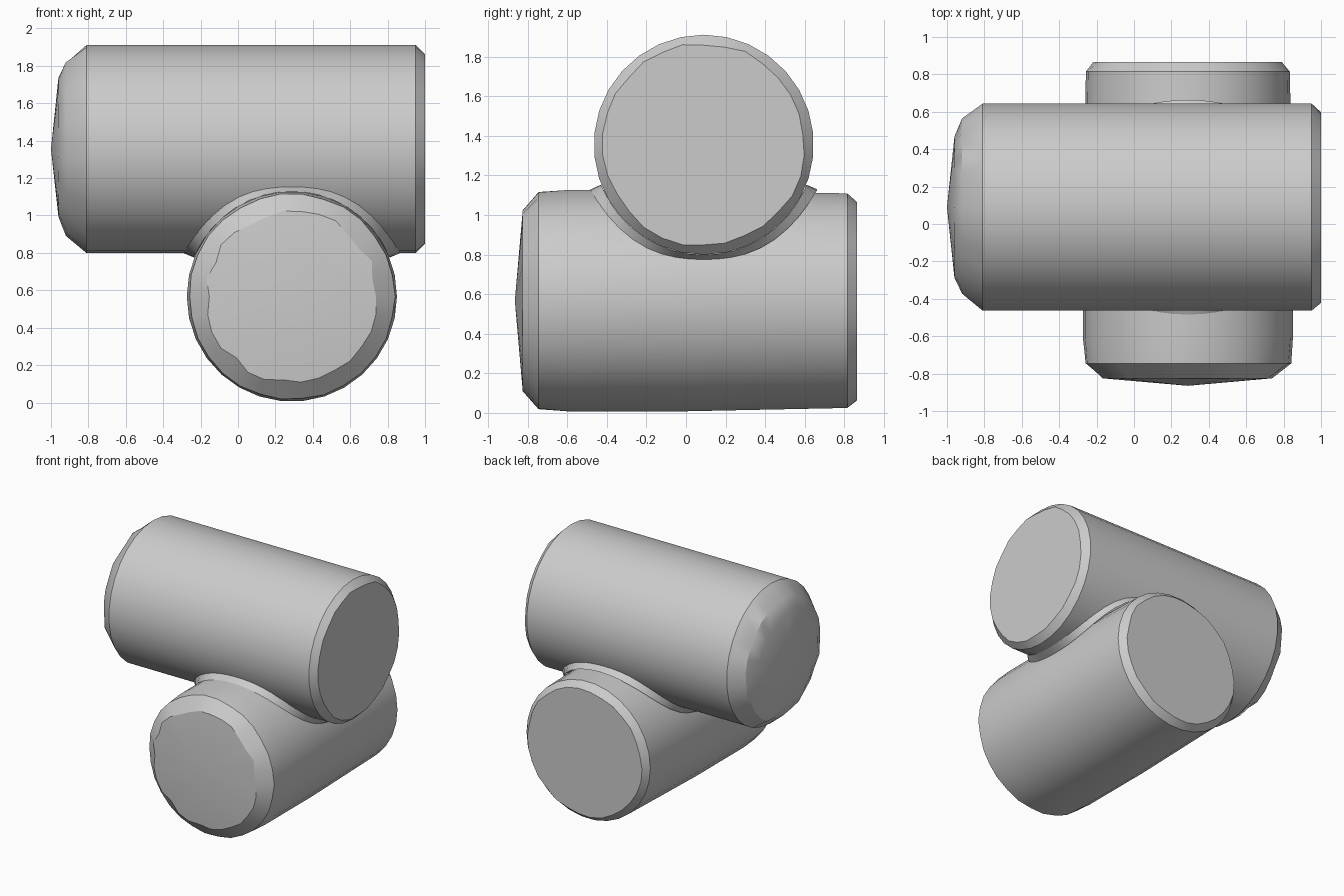
import bpy, bmesh, math, random
from mathutils import Matrix, Vector

random.seed(4)
old = bpy.data.objects.get("Cube")
if old:
    bpy.data.objects.remove(old, do_unlink=True)

grey = bpy.data.materials.new("plain grey")
grey.use_nodes = True
colour = (0.6, 0.6, 0.6, 1)
grey.diffuse_color = colour
grey.node_tree.nodes["Principled BSDF"].inputs["Base Color"].default_value = colour

SIDES = 30
UPPER = Vector((0, 0.09, 1.355))
LOWER = Vector((0.288, 0, 0.567))
RU, RL = 0.556, 0.562


def finish(bm, name, angle):
    bmesh.ops.recalc_face_normals(bm, faces=bm.faces)
    mesh = bpy.data.meshes.new(name)
    bm.to_mesh(mesh)
    bm.free()
    mesh.materials.append(grey)
    obj = bpy.data.objects.new(name, mesh)
    bpy.context.collection.objects.link(obj)
    bpy.ops.object.select_all(action='DESELECT')
    obj.select_set(True)
    bpy.context.view_layer.objects.active = obj
    bpy.ops.object.shade_smooth_by_angle(angle=math.radians(angle))
    return obj


def worn_cylinder(name, profile, tip, turn, centre):
    """Lathe (position, radius, wear) rings along z, then lay the body down."""
    bm = bmesh.new()
    rings = []
    for pos, radius, wear in profile:
        ring = []
        for i in range(SIDES):
            a = math.tau * i / SIDES
            r = radius + random.uniform(-wear, wear)
            ring.append(bm.verts.new((r * math.cos(a), r * math.sin(a), pos)))
        rings.append(ring)
    apex = bm.verts.new((0, 0, tip))
    for i in range(SIDES):
        j = (i + 1) % SIDES
        for a, b in zip(rings, rings[1:]):
            bm.faces.new((a[i], a[j], b[j], b[i]))
        bm.faces.new((rings[0][j], rings[0][i], apex))
    bm.faces.new(rings[-1])
    bm.transform(Matrix.Translation(centre) @ turn)
    return finish(bm, name, 28)


# Upper body lies along x, lower body along y; each has one domed, one flat end
worn_cylinder("upper_cylinder",
              [(-0.96, 0.37, 0.015), (-0.92, 0.465, 0.015), (-0.81, RU, 0),
               (0.95, RU, 0), (1.0, 0.51, 0.008)],
              -1.0, Matrix.Rotation(math.pi / 2, 4, 'Y'), UPPER)
worn_cylinder("lower_cylinder",
              [(-0.825, 0.455, 0.015), (-0.745, 0.55, 0.004), (-0.6, RL, 0),
               (0, RL, 0), (0.815, 0.545, 0), (0.865, 0.50, 0.008)],
              -0.865, Matrix.Rotation(-math.pi / 2, 4, 'X'), LOWER)


# Fillet along the curve where the two bodies meet
def arc(radius, d):
    return math.sqrt(max(radius * radius - d * d, 0))


def meeting_distance(c, s):
    lo, hi = 0, 0.75
    for _ in range(30):
        mid = (lo + hi) / 2
        overlap = arc(RL, mid * c) + arc(RU, mid * s) - (UPPER.z - LOWER.z)
        lo, hi = (mid, hi) if overlap > 0 else (lo, mid)
    return lo


bm = bmesh.new()
STEPS = 48
feet, tops = [], []
for i in range(STEPS):
    a = math.tau * i / STEPS
    c, s = math.cos(a), math.sin(a)
    d = meeting_distance(c, s)
    low = d * (1.02 + 0.11 * s * s)
    high = d * (1.02 + 0.11 * c * c)
    x, y = LOWER.x, UPPER.y
    feet.append(bm.verts.new((x + low * c, y + low * s, LOWER.z + arc(RL, low * c))))
    tops.append(bm.verts.new((x + high * c, y + high * s, UPPER.z - arc(RU, high * s))))
for i in range(STEPS):
    j = (i + 1) % STEPS
    bm.faces.new((feet[i], feet[j], tops[j], tops[i]))
finish(bm, "joint_fillet", 40)
